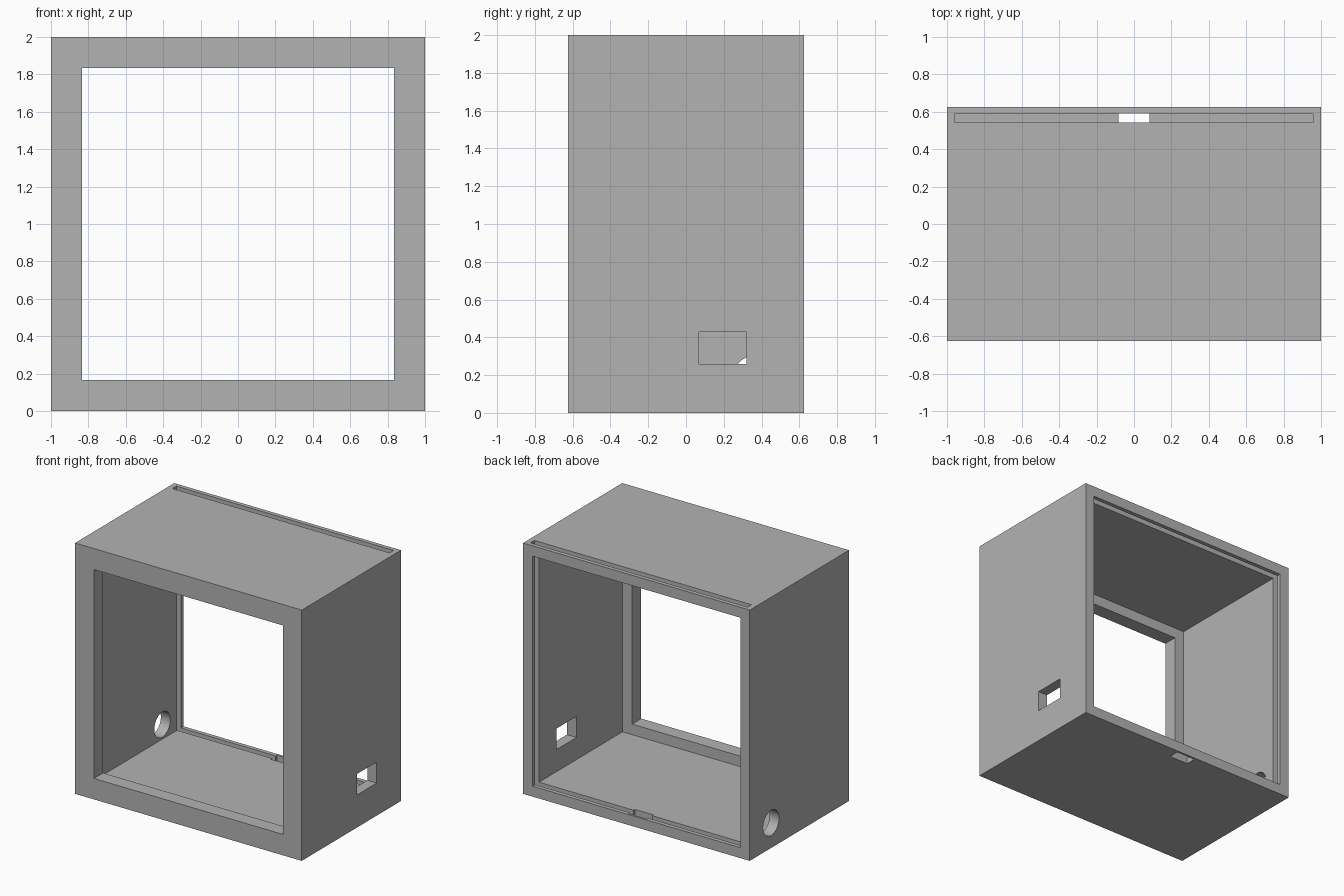
import bpy
import math

if "Cube" in bpy.data.objects:
    bpy.data.objects.remove(bpy.data.objects["Cube"], do_unlink=True)

# Single grey plastic colour
grey = bpy.data.materials.new("plain grey")
grey.use_nodes = True
colour = (0.45, 0.45, 0.45, 1)
grey.diffuse_color = colour
grey.node_tree.nodes["Principled BSDF"].inputs["Base Color"].default_value = colour


def box(name, x, y, z):
    """Box spanning the given (low, high) ranges."""
    spans = (x, y, z)
    bpy.ops.mesh.primitive_cube_add(size=1, location=[(a + b) / 2 for a, b in spans])
    obj = bpy.context.object
    obj.name = name
    obj.scale = [b - a for a, b in spans]
    bpy.ops.object.transform_apply(location=True, rotation=False, scale=True)
    return obj


def cut(target, cutter):
    """Subtract the cutter and remove it."""
    cutter.hide_render = True
    mod = target.modifiers.new(cutter.name, "BOOLEAN")
    mod.operation = "DIFFERENCE"
    mod.solver = "EXACT"
    mod.object = cutter
    bpy.context.view_layer.update()
    bpy.ops.object.select_all(action="DESELECT")
    bpy.context.view_layer.objects.active = target
    target.select_set(True)
    bpy.ops.object.modifier_apply(modifier=mod.name)
    bpy.data.objects.remove(cutter, do_unlink=True)


HALF_DEPTH = 0.625
WALL = 0.083
FRAME = 0.167
LIP = 0.115
GROOVE = (0.542, 0.592)

# Outer housing
housing = box("housing", (-1, 1), (-HALF_DEPTH, HALF_DEPTH), (0, 2))

# Cavity open at the back, leaving a front frame
cut(housing, box("cavity_cutter", (WALL - 1, 1 - WALL),
                 (LIP - HALF_DEPTH, 1), (WALL, 2 - WALL)))

# Square front window
cut(housing, box("window_cutter", (FRAME - 1, 1 - FRAME),
                 (-1, 0), (FRAME, 2 - FRAME)))

# Sliding panel groove, open through the top
cut(housing, box("groove_cutter", (-0.958, 0.958), GROOVE, (0.042, 2.2)))

# Push-out notch through the floor
cut(housing, box("notch_cutter", (-0.083, 0.083), (0.525, 0.608), (-0.1, 0.2)))

# Rectangular port in the left wall
cut(housing, box("port_cutter", (0.8, 1.2), (0.07, 0.32), (0.26, 0.427)))

# Round cable hole in the right wall
bpy.ops.mesh.primitive_cylinder_add(vertices=64, radius=0.1, depth=0.4,
                                    location=(-1, 0.356, 0.2),
                                    rotation=(0, math.pi / 2, 0))
cable_cutter = bpy.context.object
cable_cutter.name = "cable_hole_cutter"
cut(housing, cable_cutter)

housing.data.materials.clear()
housing.data.materials.append(grey)
bpy.ops.object.shade_smooth_by_angle(angle=math.radians(30))
